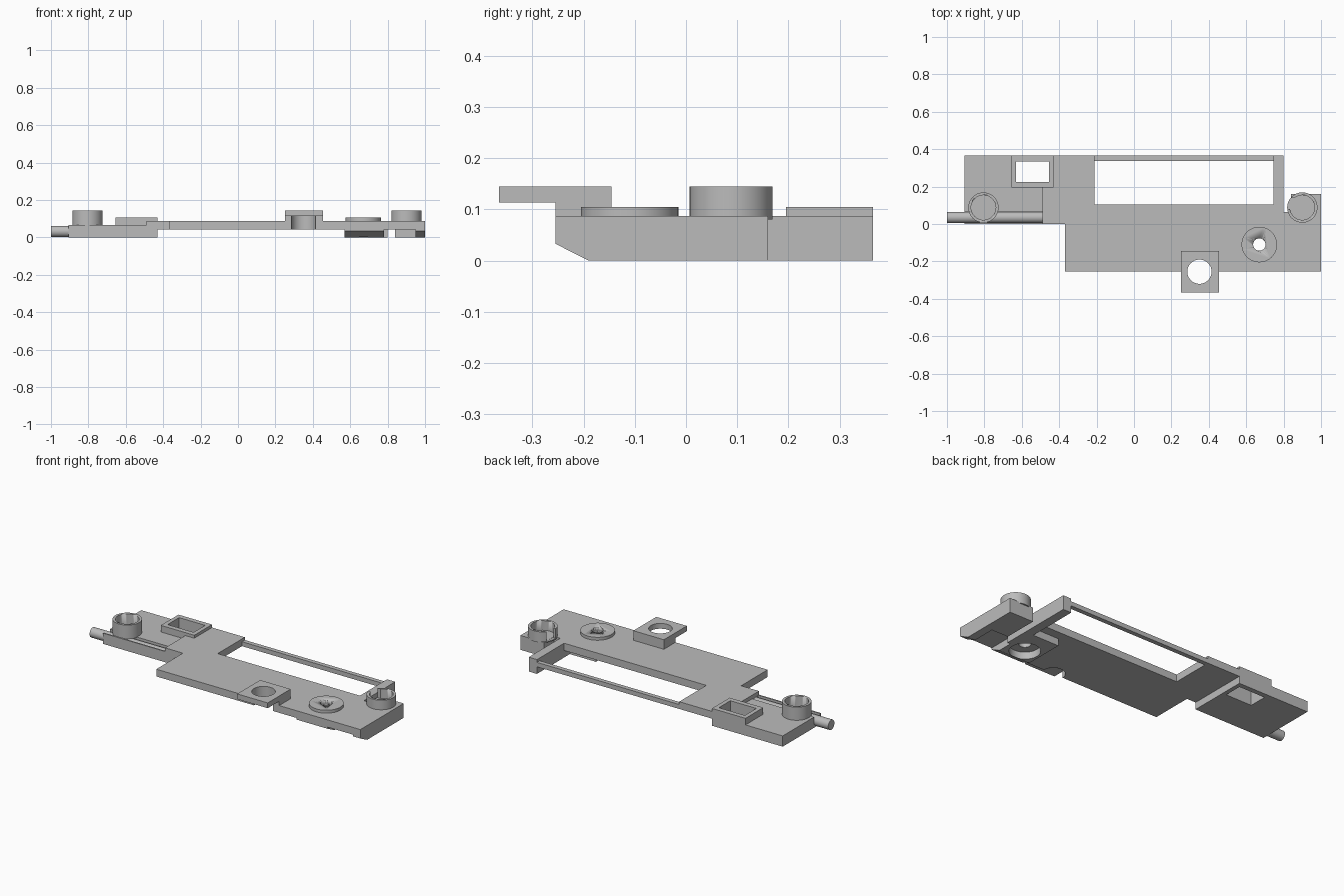
import bpy, bmesh
from mathutils import Vector, Matrix

cube = bpy.data.objects.get("Cube")
if cube:
    bpy.data.objects.remove(cube, do_unlink=True)

grey = bpy.data.materials.new("plain grey")
grey.use_nodes = True
grey.diffuse_color = (0.5, 0.5, 0.5, 1)
grey.node_tree.nodes["Principled BSDF"].inputs["Base Color"].default_value = (0.5, 0.5, 0.5, 1)


def finish(name, bm, smooth=False):
    bmesh.ops.recalc_face_normals(bm, faces=bm.faces)
    mesh = bpy.data.meshes.new(name)
    bm.to_mesh(mesh)
    bm.free()
    mesh.materials.append(grey)
    obj = bpy.data.objects.new(name, mesh)
    bpy.context.collection.objects.link(obj)
    if smooth:
        bpy.ops.object.select_all(action='DESELECT')
        obj.select_set(True)
        bpy.context.view_layer.objects.active = obj
        bpy.ops.object.shade_smooth_by_angle()
    return obj


def prism(name, outline, lo, hi, axis="z"):
    """Extrude an xy outline along z, or a yz outline along x."""
    bm = bmesh.new()
    place = (lambda p: (p[0], p[1], lo)) if axis == "z" else (lambda p: (lo, p[0], p[1]))
    face = bm.faces.new([bm.verts.new(place(p)) for p in outline])
    moved = bmesh.ops.extrude_face_region(bm, geom=[face])["geom"]
    step = Vector((0, 0, hi - lo)) if axis == "z" else Vector((hi - lo, 0, 0))
    bmesh.ops.translate(bm, vec=step, verts=[v for v in moved if isinstance(v, bmesh.types.BMVert)])
    return finish(name, bm)


def box(name, x0, x1, y0, y1, z0, z1):
    return prism(name, [(x0, y0), (x1, y0), (x1, y1), (x0, y1)], z0, z1)


def cylinder(name, x, y, r, z0, z1):
    bm = bmesh.new()
    bmesh.ops.create_cone(bm, cap_ends=True, segments=48, radius1=r, radius2=r, depth=z1 - z0,
                          matrix=Matrix.Translation((x, y, (z0 + z1) / 2)))
    return finish(name, bm, True)


def cut(obj, *cutters):
    for c in cutters:
        mod = obj.modifiers.new("cut", 'BOOLEAN')
        mod.operation = 'DIFFERENCE'
        mod.solver = 'EXACT'
        mod.object = c
        c.hide_render = True
        c.hide_viewport = True
        c.display_type = 'WIRE'
    return obj


BOT, TOP = 0.043, 0.087

# Shared hole cutters
tab_hole = cylinder("tab_hole_cutter", 0.35, -0.255, 0.065, -0.1, 0.3)
washer_hole = cylinder("washer_hole_cutter", 0.67, -0.11, 0.033, -0.1, 0.3)
boss_bore = cylinder("boss_bore_cutter", 0.67, -0.11, 0.085, -0.1, BOT + 0.005)
frame_hole = box("frame_hole_cutter", -0.63, -0.455, 0.225, 0.335, -0.1, 0.3)

# Main plate, open at the back where the rail closes the window
plate = prism("main_plate", [
    (-0.49, 0), (-0.37, 0), (-0.37, -0.255), (1, -0.255), (1, 0.16), (0.84, 0.16),
    (0.84, 0.065), (0.8, 0.065), (0.8, 0.365), (0.745, 0.365), (0.745, 0.105),
    (-0.21, 0.105), (-0.21, 0.365), (-0.49, 0.365)], BOT, TOP)
cut(plate, tab_hole, washer_hole, frame_hole)
box("window_rail", -0.21, 0.745, 0.338, 0.365, BOT, 0.07)

# Thick end block with a channel for the rod
block = prism("end_block", [(-0.905, 0), (-0.43, 0), (-0.43, 0.365), (-0.905, 0.365)], 0, 0.065)
channel = box("channel_cutter", -0.95, -0.49, 0.008, 0.065, 0.02, 0.2)
cut(block, channel, frame_hole)
bm = bmesh.new()
bmesh.ops.create_cone(bm, cap_ends=True, segments=32, radius1=0.03, radius2=0.03, depth=0.52,
                      matrix=Matrix.Translation((-0.74, 0.035, 0.032)) @ Matrix.Rotation(1.5708, 4, 'Y'))
finish("rod", bm, True)

# Raised square frame
cut(box("square_frame", -0.655, -0.43, 0.195, 0.365, 0.03, 0.105), frame_hole)

# Round cups
for name, x, base in (("right_cup", -0.805, 0.06), ("left_cup", 0.9, 0.08)):
    cup = cylinder(name, x, 0.088, 0.081, base, 0.145)
    cut(cup, cylinder(name + "_bore_cutter", x, 0.088, 0.066, base + 0.006, 0.3))
    if x > 0:
        cut(cup, box("cup_slot_cutter", 0.78, 0.86, 0.08, 0.14, TOP, 0.3))

# Overhanging tab on its pedestal
cut(box("tab", 0.25, 0.455, -0.365, -0.145, 0.113, 0.145), tab_hole)
cut(box("tab_pedestal", 0.25, 0.455, -0.255, -0.145, 0.08, 0.114), tab_hole)

# Washer on top and bored boss beneath
cut(cylinder("washer", 0.67, -0.11, 0.095, TOP - 0.01, 0.105), washer_hole)


def chamfered(name, x0, x1, back):
    return prism(name, [(-0.255, 0.033), (-0.19, 0), (back, 0), (back, 0.05), (-0.255, 0.05)], x0, x1, "x")


cut(chamfered("boss", 0.57, 0.78, 0.05), boss_bore, washer_hole)
box("side_rib", 0.745, 0.8, 0.04, 0.365, 0, 0.05)
box("side_rib_front", 0.775, 0.8, -0.1, 0.05, 0, 0.05)

# Foot under the left end
chamfered("foot_wall", 0.95, 1, 0.16)
box("foot", 0.84, 0.96, -0.05, 0.16, 0, 0.05)
